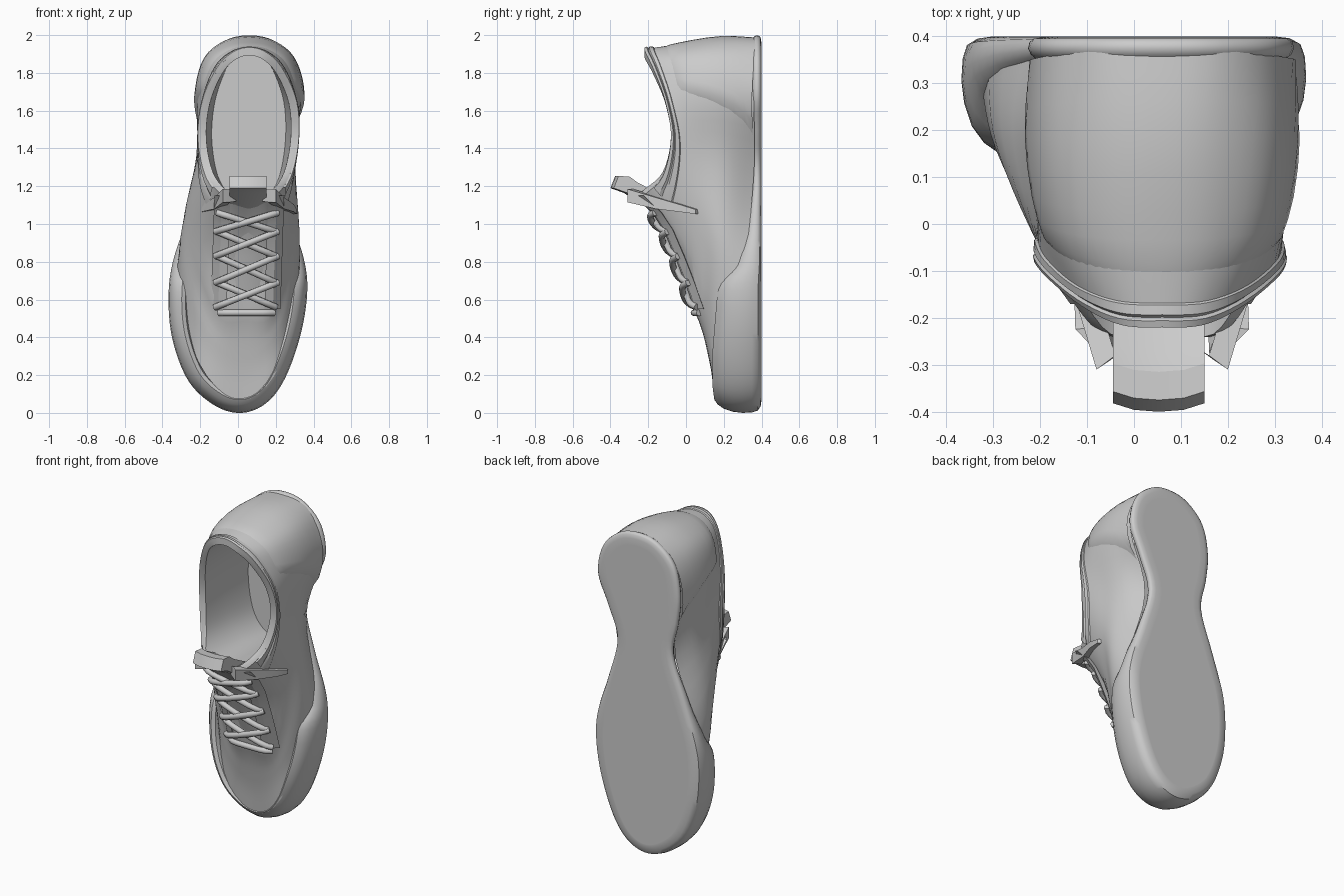
import bpy, math
from mathutils import Vector as V

if "Cube" in bpy.data.objects:
    bpy.data.objects.remove(bpy.data.objects["Cube"])


def add_mesh(name, verts, faces, angle=35):
    me = bpy.data.meshes.new(name)
    me.from_pydata([tuple(v) for v in verts], [], faces)
    me.update()
    ob = bpy.data.objects.new(name, me)
    bpy.context.collection.objects.link(ob)
    bpy.ops.object.select_all(action='DESELECT')
    ob.select_set(True)
    bpy.context.view_layer.objects.active = ob
    bpy.ops.object.mode_set(mode='EDIT')
    bpy.ops.mesh.select_all(action='SELECT')
    bpy.ops.mesh.normals_make_consistent(inside=False)
    bpy.ops.object.mode_set(mode='OBJECT')
    bpy.ops.object.shade_smooth_by_angle(angle=math.radians(angle))
    return ob


def loft(name, rows, closed=True, cap_first=False, cap_last=False, angle=35):
    n = len(rows[0])
    faces = [(r * n + i, r * n + (i + 1) % n, (r + 1) * n + (i + 1) % n, (r + 1) * n + i)
             for r in range(len(rows) - 1) for i in range(n if closed else n - 1)]
    if cap_first:
        faces.append(tuple(range(n)))
    if cap_last:
        faces.append(tuple(range((len(rows) - 1) * n, len(rows) * n)))
    return add_mesh(name, [p for r in rows for p in r], faces, angle)


def cr(a, b, c, d, t):
    return 0.5 * (2 * b + (c - a) * t + (2 * a - 5 * b + 4 * c - d) * t * t + (3 * b - a - 3 * c + d) * t ** 3)


def spline(pts, steps):
    n = len(pts)
    return [cr(pts[i - 1], pts[i], pts[(i + 1) % n], pts[(i + 2) % n], k / steps)
            for i in range(n) for k in range(steps)]


def lerp_table(table, z):
    for (z0, a), (z1, b) in zip(table, table[1:]):
        if z <= z1:
            return a + (b - a) * max(0, (z - z0) / (z1 - z0))
    return table[-1][1]


def tube(name, pts, radius):
    cu = bpy.data.curves.new(name, 'CURVE')
    cu.dimensions = '3D'
    cu.bevel_depth = radius
    cu.bevel_resolution = 2
    cu.use_fill_caps = True
    sp = cu.splines.new('POLY')
    sp.points.add(len(pts) - 1)
    for p, q in zip(sp.points, pts):
        p.co = (*q, 1)
    ob = bpy.data.objects.new(name, cu)
    bpy.context.collection.objects.link(ob)
    return ob


# Sole: rounded sidewall swept round the footprint (x, z)
foot = [(.02, .0), (.15, .052), (.25, .185), (.333, .42), (.367, .65), (.345, .83), (.27, 1.05), (.205, 1.3),
        (.27, 1.5), (.34, 1.68), (.305, 1.86), (.19, 1.97), (.06, 1.999), (-.07, 1.97), (-.185, 1.86),
        (-.225, 1.68), (-.21, 1.5), (-.175, 1.3), (-.26, 1.05), (-.345, .8), (-.368, .6), (-.345, .38),
        (-.26, .165), (-.12, .037)]
outline = spline([V((x, 0, z)) for x, z in foot], 5)
n = len(outline)
normals = []
for i in range(n):
    t = (outline[(i + 1) % n] - outline[i - 1]).normalized()
    normals.append(V((t.z, 0, -t.x)))
sole_top = [(0, .15), (.1, .14), (.3, .14), (.62, .165), (.7, .185), (.78, .25), (.95, .3), (1.2, .335), (2, .335)]
rows = []
for f, inset in [(0, .075), (0, .07), (.02, .035), (.08, .012), (.2, .003), (.4, 0), (.6, .006), (.8, .022),
                 (.93, .045), (1, .07), (.95, .09), (.8, .1)]:
    rows.append([p - m * inset + V((0, .4 + (lerp_table(sole_top, p.z) - .4) * f, 0))
                 for p, m in zip(outline, normals)])
loft("sole", rows, cap_first=True, angle=40)

# Upper: half rings (centre x, half width, y, z), toe to heel, base to collar
half_rings = [
    [(.02, 0, .155, .065), (.01, .215, .155, .26), (0, .325, .3, .75), (.02, .2, .36, 1.27),
     (.06, .265, .36, 1.64), (.06, .225, .37, 1.84), (.06, .13, .38, 1.95), (.06, 0, .38, 1.975)],
    [(.02, 0, .122, .28), (.02, .19, .122, .42), (.01, .315, .19, .86), (.035, .255, .22, 1.33),
     (.06, .275, .18, 1.66), (.06, .233, .18, 1.86), (.06, .13, .18, 1.955), (.06, 0, .18, 1.983)],
    [(.04, 0, .04, .56), (.04, .15, .05, .59), (.02, .275, .07, 1.04), (.045, .26, .07, 1.38),
     (.06, .262, .01, 1.65), (.06, .215, -.03, 1.84), (.06, .12, -.05, 1.925), (.06, 0, -.055, 1.95)],
    [(.06, 0, -.225, 1.11), (.06, .125, -.235, 1.14), (.055, .215, -.125, 1.25), (.055, .257, -.08, 1.45),
     (.06, .24, -.11, 1.65), (.06, .165, -.175, 1.82), (.06, .085, -.215, 1.9), (.06, 0, -.22, 1.925)]]


def full_ring(half):
    right = [V((c + w, y, z)) for c, w, y, z in half]
    left = [V((c - w, y, z)) for c, w, y, z in half[-2:0:-1]]
    return spline(right + left, 5)


rings = [full_ring(h) for h in half_rings]
m = len(rings[0])


def surface(i, v):
    j = int(i)
    if i > j:
        return surface(j, v).lerp(surface(j + 1, v), i - j)
    k = min(int(v), 2)
    g = [rings[max(k - 1, 0)][j], rings[k][j], rings[k + 1][j], rings[min(k + 2, 3)][j]]
    p = cr(*g, v - k)
    # sunken throat under the laces
    if v > 2:
        p.y += .06 * math.sin(math.pi * (v - 2)) * max(0, min(1, (9 - min(j, m - j)) / 4))
    return p


rows = [[surface(i, r / 5) for i in range(m)] for r in range(16)]
# Collar edge turns in, then lining drops to the insole
rim, mid = rings[3], V((.06, -.1, 1.52))


def inward(s, y=None, zs=None):
    return [V((mid.x + (p.x - mid.x) * s, p.y if y is None else y, mid.z + (p.z - mid.z) * (zs or s))) for p in rim]


rows += [inward(.95), inward(.87, None, .92), inward(.85, .1, .93), inward(.76, .3, .98)]
loft("upper", rows, cap_last=True, angle=20)

# Padded collar band
band = []
for v, off in [(2.55, -.01), (2.62, .006), (2.76, .01), (2.8, .003), (2.86, .012), (3, .01), (3, -.012)]:
    ring = []
    for i in range(8, m - 7):
        p = surface(i, v)
        out = (p - V((.055, p.y, min(max(p.z, 1.3), 1.65)))).normalized()
        ring.append(p + out * off)
    band.append(ring)
loft("collar_band", band, closed=False, angle=25)

# Heel counter: padded shell over the rear of the upper, with a slanted front seam
shell = []
for f, k in [(0, 1), (.12, 1), (.25, 1), (.4, 1), (.55, 1), (.7, .9), (.82, .7), (.93, .4), (1, -.3)]:
    row = []
    for j in range(31):
        s = j / 15 - 1
        i = 35 + s * (17.8 - 4 * f ** .8)
        p = surface(i, .1 + 2.2 * f)
        out = (p - V((.06, p.y, min(p.z, 1.7)))).normalized()
        row.append(p + out * (.019 * k * (1 - .4 * (1 - abs(s))) if abs(s) < .99 else -.006))
    shell.append(row)
loft("heel_counter", shell, closed=False, angle=45)

# Instep profile: y of the throat surface at each z
throat = [(.5, .06), (.56, .035), (.69, -.01), (.83, -.065), (.97, -.125), (1.06, -.185), (1.17, -.3)]

# Tongue: padded strip with a raised folded tip
path = [(lerp_table(throat, z) + .02, z) for z in (.53, .69, .83, .97, 1.06)]
path += [(-.33, 1.165), (-.4, 1.19), (-.375, 1.255), (-.315, 1.25), (-.275, 1.22), (-.16, 1.16), (-.04, .95), (.09, .58)]
cols = []
for x, d in [(-.045, .018), (0, .004), (.053, 0), (.106, .004), (.15, .018)]:
    cols.append([V((x, y + d, z)) for y, z in path])
loft("tongue", cols, cap_first=True, cap_last=True, angle=20)

# Eyestay strips beside the tongue, and tapered straps down the sides
for side, tag in ((1, "right"), (-1, "left")):
    strip = []
    for z in (.55, .69, .83, .97, 1.06, 1.15):
        y = lerp_table(throat, z)
        c = .04 + .02 * (z - .55) / .6
        strip.append([V((c + side * a, y + b, z)) for a, b in ((.1, .004), (.145, .014), (.185, .055), (.12, .06))])
    loft("eyestay_" + tag, strip, cap_first=True, cap_last=True, angle=20)
    strap = []
    for a, y, z, h in ((.1, -.29, 1.15, .03), (.13, -.31, 1.15, .035), (.175, -.16, 1.11, .03),
                       (.225 if side > 0 else .24, -.04, 1.085, .02), (.242 if side > 0 else .275, .05, 1.065, .012)):
        x = .06 + side * a
        strap.append([V((x + side * .01, y, z - h)), V((x + side * .01, y, z + h)),
                      V((x - side * .03, y + .03, z + h)), V((x - side * .03, y + .03, z - h))])
    loft("side_strap_" + tag, strap, cap_first=True, cap_last=True, angle=20)


# Laces: one straight bar and crossed pairs
def lace(name, x0, z0, x1, z1, lift):
    pts = []
    for k in range(11):
        t = k / 10
        z = z0 + (z1 - z0) * t
        y = lerp_table(throat, z) - lift * math.sin(math.pi * t) ** .6
        pts.append((x0 + (x1 - x0) * t, y + .022 * abs(2 * t - 1) ** 6, z))
    tube(name, pts, .018)


lace("lace_bar", -.1, .53, .19, .53, .005)
levels = [.56, .69, .83, .96, 1.06]
for k, (a, b) in enumerate(zip(levels, levels[1:])):
    lace(f"lace_over_{k + 1}", -.12, a, .21, b, .026)
    lace(f"lace_under_{k + 1}", .2, a, -.11, b, .01)
